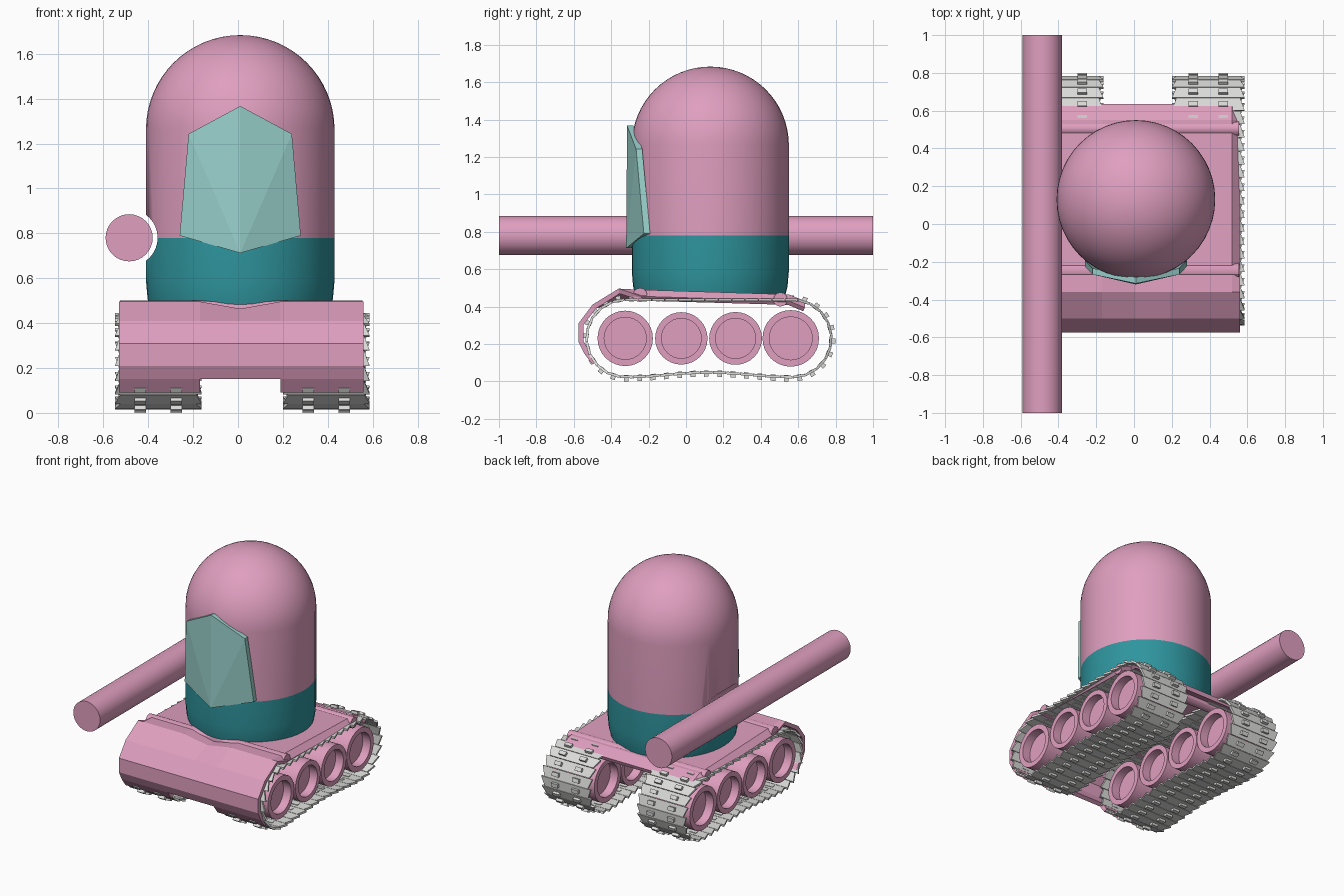
import bpy, bmesh, math
from mathutils import Vector

if "Cube" in bpy.data.objects:
    bpy.data.objects.remove(bpy.data.objects["Cube"])


def material(name, r, g, b):
    m = bpy.data.materials.new(name)
    m.diffuse_color = (r, g, b, 1)
    m.use_nodes = True
    m.node_tree.nodes["Principled BSDF"].inputs["Base Color"].default_value = m.diffuse_color
    return m


PINK = material("pink", 0.74, 0.345, 0.52)
TEAL = material("dark teal", 0.028, 0.30, 0.34)
AQUA = material("pale aqua", 0.32, 0.64, 0.605)
GREY = material("light grey", 0.71, 0.71, 0.70)


def finish(name, bm, *mats, smooth=True):
    bmesh.ops.recalc_face_normals(bm, faces=bm.faces)
    me = bpy.data.meshes.new(name)
    bm.to_mesh(me)
    bm.free()
    ob = bpy.data.objects.new(name, me)
    bpy.context.collection.objects.link(ob)
    for m in mats:
        me.materials.append(m)
    bpy.ops.object.select_all(action='DESELECT')
    ob.select_set(True)
    bpy.context.view_layer.objects.active = ob
    if smooth:
        bpy.ops.object.shade_smooth_by_angle(angle=math.radians(30))
    return ob


def lathe(bm, profile, centre, axis, n):
    """Revolve (radius, height) points about the x, y or z axis."""
    rings = []
    for r, h in profile:
        ring = []
        for i in range(n if r > 0 else 1):
            a = math.tau * i / n
            c, s = r * math.cos(a), r * math.sin(a)
            p = {'x': (h, c, s), 'y': (s, h, c), 'z': (c, s, h)}[axis]
            ring.append(bm.verts.new(Vector(centre) + Vector(p)))
        rings.append(ring)
    for p, q in zip(rings, rings[1:]):
        for i in range(n):
            j = (i + 1) % n
            quad = [p[i % len(p)], p[j % len(p)], q[j % len(q)], q[i % len(q)]]
            bm.faces.new(list(dict.fromkeys(quad)))


def rod(name, centre, axis, r, h0, h1, n):
    bm = bmesh.new()
    lathe(bm, [(0, h0), (r, h0), (r, h1), (0, h1)], centre, axis, n)
    return finish(name, bm, PINK)


def prism(bm, bottom, top):
    """Closed solid between two matching point rings."""
    a = [bm.verts.new(p) for p in bottom]
    b = [bm.verts.new(p) for p in top]
    n = len(a)
    bm.faces.new(a[::-1])
    bm.faces.new(b)
    for i in range(n):
        bm.faces.new([a[i], a[(i + 1) % n], b[(i + 1) % n], b[i]])


# Domed body, teal below z = 0.78, with a clearance groove for the long barrel
R, DOME = 0.42, 1.263
prof = [(0, 0.45), (0.40, 0.455), (0.413, 0.51), (R, 0.59), (R, 0.78), (R, DOME)]
prof += [(R * math.cos(t * math.pi / 32), DOME + R * math.sin(t * math.pi / 32))
         for t in range(1, 16)] + [(0, DOME + R)]
bm = bmesh.new()
lathe(bm, prof, (0.01, 0.13, 0), 'z', 48)
for f in bm.faces:
    f.material_index = int(f.calc_center_median().z < 0.78)
cutter = rod("barrel_cutter", (-0.485, 0, 0.78), 'y', 0.127, -1, 1, 32)
cutter.hide_render = True
body = finish("domed_body", bm, PINK, TEAL)
mod = body.modifiers.new("groove", 'BOOLEAN')
mod.operation, mod.solver, mod.object = 'DIFFERENCE', 'EXACT', cutter
bpy.ops.object.modifier_apply(modifier=mod.name)
bpy.data.objects.remove(cutter)

# Long side barrel
rod("side_barrel", (-0.485, 0, 0.78), 'y', 0.105, -1, 1, 32)

# Faceted face plate: triangles fan out from the lower point
outline = [(0.01, -0.32, 0.712), (0.28, -0.225, 0.79), (0.24, -0.267, 1.243),
           (0.01, -0.315, 1.367), (-0.22, -0.267, 1.243), (-0.26, -0.225, 0.79)]
bm = bmesh.new()
front = [bm.verts.new(p) for p in outline]
back = [bm.verts.new((x, y + 0.033, z)) for x, y, z in outline]
for i in range(6):
    j = (i + 1) % 6
    bm.faces.new([front[i], front[j], back[j], back[i]])
    if 0 < i < 5:
        bm.faces.new([front[0], front[i], front[j]])
        bm.faces.new([back[0], back[j], back[i]])
finish("face_plate", bm, AQUA, smooth=False)

# Hull shell: a deck that folds down around the front of the tracks
side = [(0.635, 0.43), (0.55, 0.465), (-0.24, 0.49), (-0.36, 0.496), (-0.50, 0.41),
        (-0.575, 0.31), (-0.575, 0.21), (-0.545, 0.15), (-0.50, 0.09)]
cols = [-0.53, -0.49, -0.17, 0.01, 0.19, 0.52, 0.56]
bm = bmesh.new()
grid = []
for k, (y, z) in enumerate(side):
    row = []
    for c, x in enumerate(cols):
        dz = 0
        if c in (0, 6) and k < 3:
            dz = -0.035                 # sloping deck edges
        if c == 3 and k in (2, 3):
            dz = -0.032                 # dip below the body
        row.append(bm.verts.new((x, y, z + dz)))
    grid.append(row)
for k in range(len(side) - 1):
    for c in range(6):
        if k == 7 and c in (2, 3):
            continue                    # raised middle of the lower lip
        bm.faces.new([grid[k][c], grid[k][c + 1], grid[k + 1][c + 1], grid[k + 1][c]])
hull = finish("hull_shell", bm, PINK, smooth=False)
if hull.data.polygons[0].normal.z < 0:
    hull.data.flip_normals()
mod = hull.modifiers.new("thickness", 'SOLIDIFY')
mod.thickness, mod.offset = 0.028, -1
bpy.ops.object.modifier_apply(modifier=mod.name)

# Rounded ribs across the deck
for name, y, z in (("front_rib", -0.245, 0.462), ("rear_rib", 0.505, 0.438)):
    rod(name, (0, y, z), 'x', 0.038, -0.525, 0.555, 12)

# Track loop: two end arcs joined by straights, lower run arching slightly
Y0, Y1, ZC, TR = -0.325, 0.57, 0.23, 0.214
RUN, ARC = Y1 - Y0, math.pi * TR
LOOP = 2 * (RUN + ARC)


def track_point(s, lift):
    """(y, z) at distance s along the loop, pushed outward by lift."""
    s %= LOOP
    r = TR + lift
    if s < RUN:
        return Y0 + s, ZC + r
    if s < RUN + ARC:
        a = (s - RUN) / TR
        return Y1 + r * math.sin(a), ZC + r * math.cos(a)
    if s < 2 * RUN + ARC:
        t = (s - RUN - ARC) / RUN
        return Y1 - t * RUN, ZC - r + 0.025 * math.sin(math.pi * t) ** 2
    a = (s - 2 * RUN - ARC) / TR
    return Y0 - r * math.sin(a), ZC - r * math.cos(a)


def link(bm, x0, x1, s0, s1, low, high, taper=0):
    corners = [(x0, s0), (x1, s0), (x1 - taper, s1), (x0 + taper, s1)]
    prism(bm, [(x, *track_point(s, low)) for x, s in corners],
          [(x, *track_point(s, high)) for x, s in corners])


LINKS = 44
STEP = LOOP / LINKS
WHEELS = [(-0.325, 0.148), (-0.025, 0.14), (0.265, 0.141), (0.56, 0.151)]
for label, cx in (("left", -0.355), ("right", 0.393)):
    # Saw-edged links with two raised pads each
    bm = bmesh.new()
    for i in range(LINKS):
        s = i * STEP
        link(bm, cx - 0.193, cx + 0.193, s, s + STEP * 0.96, -0.014, 0, 0.024)
        for px in (-0.08, 0.08):
            link(bm, cx + px - 0.025, cx + px + 0.025,
                 s + STEP * 0.3, s + STEP * 0.65, -0.018, 0.016)
    finish(label + "_track", bm, GREY, smooth=False)
    # Road wheels, dished on both ends
    for i, (y, r) in enumerate(WHEELS):
        bm = bmesh.new()
        w, q = 0.172, r * 0.76
        lathe(bm, [(0, -w + 0.06), (q, -w + 0.06), (q, -w), (r, -w),
                   (r, w), (q, w), (q, w - 0.06), (0, w - 0.06)], (cx, y, ZC), 'x', 32)
        finish(f"{label}_wheel_{i + 1}", bm, PINK)
